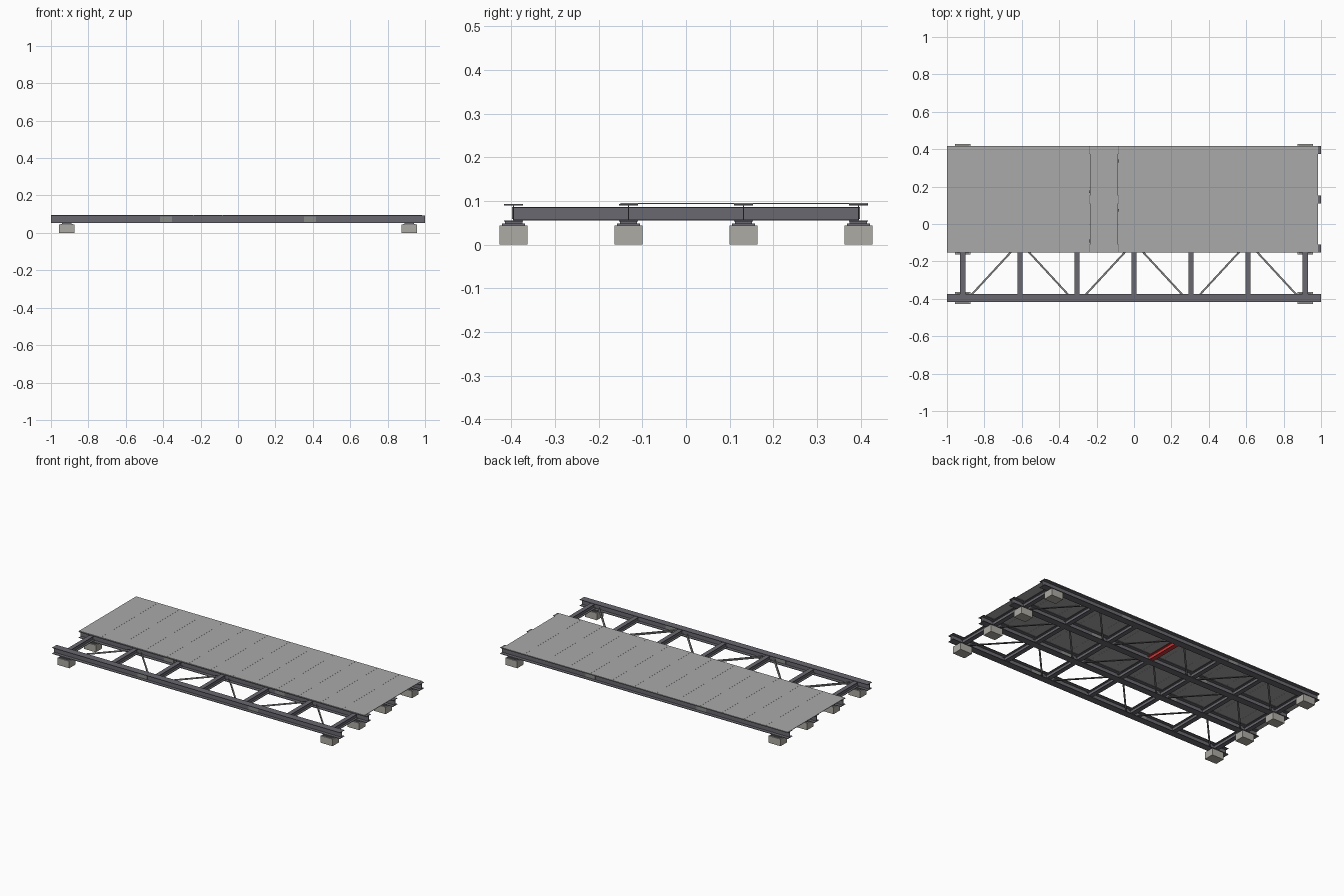
import bpy, math
from mathutils import Matrix, Vector

if "Cube" in bpy.data.objects:
    bpy.data.objects.remove(bpy.data.objects["Cube"])

GIRDER_Y = [-0.395, -0.1317, 0.1317, 0.395]
BEAM_X = [-0.915 + 0.305 * i for i in range(7)]
END_X = 0.915


def material(name, col):
    m = bpy.data.materials.new(name)
    m.diffuse_color = (*col, 1)
    m.use_nodes = True
    m.node_tree.nodes["Principled BSDF"].inputs["Base Color"].default_value = m.diffuse_color
    return m


steel = material("dark_steel", (0.14, 0.14, 0.16))
brace_mat = material("brace_steel", (0.22, 0.22, 0.23))
concrete = material("concrete", (0.42, 0.41, 0.37))
plate_mat = material("splice_steel", (0.25, 0.26, 0.25))
deck_mat = material("deck_steel", (0.40, 0.40, 0.40))
red = material("red_paint", (0.6, 0.04, 0.04))


def extrude(name, profile, start, end, mat):
    """Sweep a closed (side, up) profile along a horizontal line."""
    a, b = Vector(start), Vector(end)
    d = (b - a).normalized()
    side = Vector((-d.y, d.x, 0))
    n = len(profile)
    verts = [p + side * u + Vector((0, 0, v)) for p in (a, b) for u, v in profile]
    faces = [(i, i + n, (i + 1) % n + n, (i + 1) % n) for i in range(n)]
    faces += [tuple(range(n)), tuple(reversed(range(n, 2 * n)))]
    me = bpy.data.meshes.new(name)
    me.from_pydata(verts, [], faces)
    ob = bpy.data.objects.new(name, me)
    bpy.context.collection.objects.link(ob)
    me.materials.append(mat)
    return ob


def i_profile(w, h, tf, tw):
    w, t, k = w / 2, tw / 2, h - tf
    return [(-w, 0), (w, 0), (w, tf), (t, tf), (t, k), (w, k),
            (w, h), (-w, h), (-w, k), (-t, k), (-t, tf), (-w, tf)]


def box(name, x0, x1, y0, y1, z0, z1, mat):
    h = (y1 - y0) / 2
    y = (y0 + y1) / 2
    return extrude(name, [(-h, z0), (h, z0), (h, z1), (-h, z1)], (x0, y, 0), (x1, y, 0), mat)


# Main girders with web splice plates, pedestals and bearings
girder = i_profile(0.044, 0.040, 0.003, 0.003)
for y in GIRDER_Y:
    extrude("main_girder", girder, (-1, y, 0.053), (1, y, 0.053), steel)
    for sx in (-1, 1):
        for sy in (-1, 1):
            yc = y + sy * 0.0025
            box("splice_plate", sx * 0.385 - 0.033, sx * 0.385 + 0.033,
                yc - 0.001, yc + 0.001, 0.059, 0.087, plate_mat)
        x = sx * END_X
        box("pedestal", x - 0.041, x + 0.041, y - 0.032, y + 0.032, 0, 0.044, concrete)
        box("bearing_pad", x - 0.034, x + 0.034, y - 0.026, y + 0.026, 0.044, 0.0485, steel)
        box("bearing_plate", x - 0.025, x + 0.025, y - 0.020, y + 0.020, 0.0485, 0.053, steel)

# Cross beams between girders, one of them red, and zigzag bracing
beam = i_profile(0.028, 0.031, 0.003, 0.003)
angle = [(-0.005, 0), (0.005, 0), (0.005, 0.002), (-0.003, 0.002), (-0.003, 0.010), (-0.005, 0.010)]
for j, (y0, y1) in enumerate(zip(GIRDER_Y, GIRDER_Y[1:])):
    for i, x in enumerate(BEAM_X):
        is_red = i == 3 and j == 2
        extrude("red_cross_beam" if is_red else "cross_beam", beam,
                (x, y0 + 0.0015, 0.056), (x, y1 - 0.0015, 0.056), red if is_red else steel)
    for i, (xa, xb) in enumerate(zip(BEAM_X, BEAM_X[1:])):
        ya, yb = (y0, y1) if i % 2 == 0 else (y1, y0)
        s = 0.012 if ya < yb else -0.012
        extrude("diagonal_brace", angle, (xa + 0.042, ya + s, 0.062), (xb - 0.042, yb - s, 0.062), brace_mat)

# Deck panels, covering three of the four girders
COUNT = 13
step = 1.985 / COUNT
for i in range(COUNT):
    x0 = -1 + i * step
    box("deck_panel", x0, x0 + step - 0.0006, -0.15, 0.417, 0.0931, 0.096, deck_mat)
